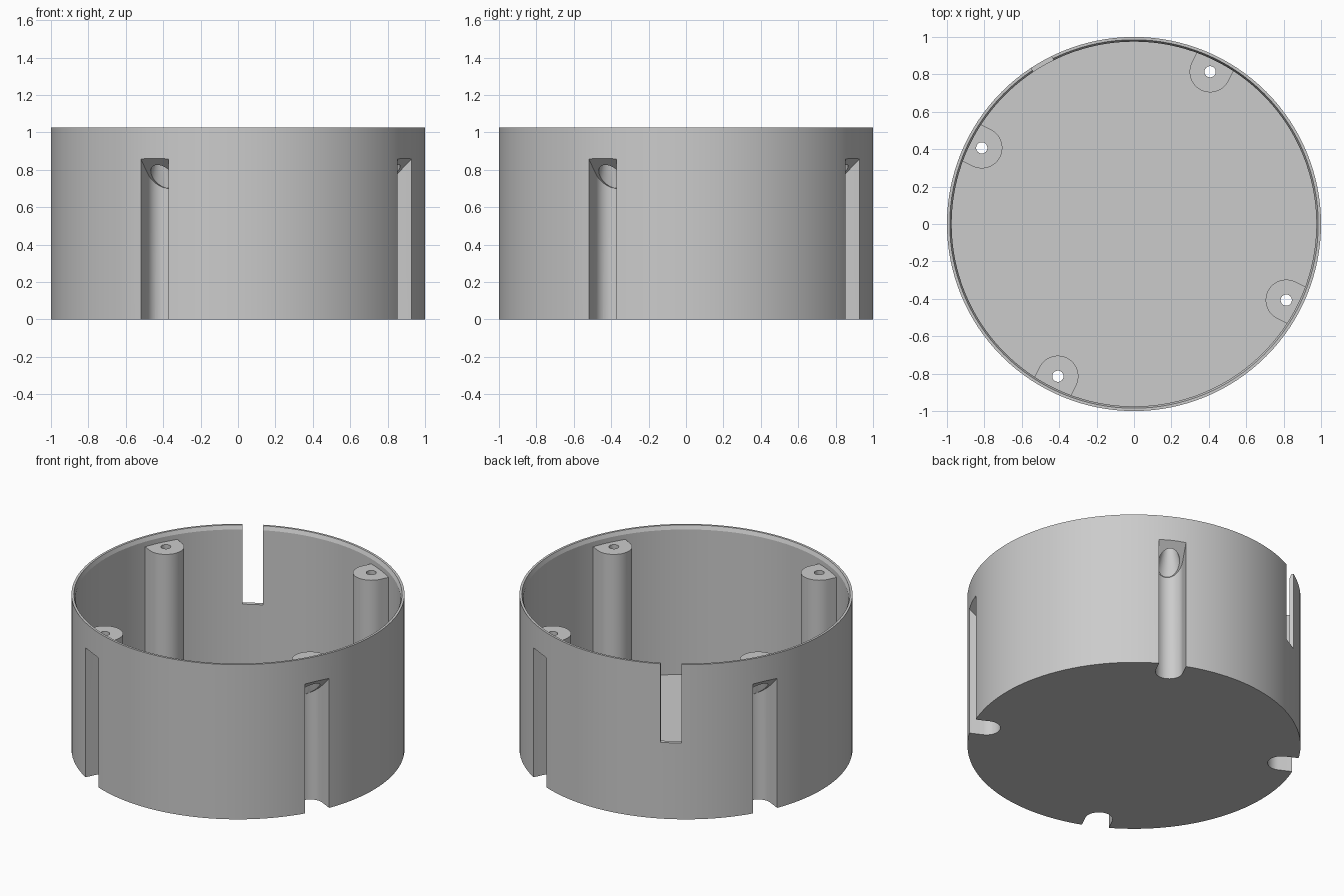
import bpy, bmesh, math
from mathutils import Matrix

if "Cube" in bpy.data.objects:
    bpy.data.objects.remove(bpy.data.objects["Cube"])

SEG = 128
POST_R = 0.91                                        # distance of screw posts from the axis
POST_ANGLES = [math.radians(63.43 + 90 * i) for i in range(4)]

grey = bpy.data.materials.new("plain_grey")
grey.diffuse_color = (0.6, 0.6, 0.6, 1)
grey.use_nodes = True
grey.node_tree.nodes["Principled BSDF"].inputs["Base Color"].default_value = grey.diffuse_color


def finish(name, bm, angle=0.0):
    bmesh.ops.recalc_face_normals(bm, faces=bm.faces)
    me = bpy.data.meshes.new(name)
    bm.to_mesh(me)
    bm.free()
    me.transform(Matrix.Rotation(angle, 4, 'Z'))
    me.materials.append(grey)
    ob = bpy.data.objects.new(name, me)
    bpy.context.collection.objects.link(ob)
    return ob


def lathe(name, profile, cx=0.0, seg=SEG, angle=0.0):
    """Closed solid of revolution; profile runs from axis to axis."""
    bm = bmesh.new()
    rings = []
    for r, z in profile:
        if r == 0:
            rings.append([bm.verts.new((cx, 0, z))] * seg)
        else:
            rings.append([bm.verts.new((cx + r * math.cos(2 * math.pi * i / seg),
                                        r * math.sin(2 * math.pi * i / seg), z))
                          for i in range(seg)])
    for a, b in zip(rings, rings[1:]):
        for i in range(seg):
            j = (i + 1) % seg
            vs = list(dict.fromkeys((a[i], a[j], b[j], b[i])))
            bm.faces.new(vs)
    return finish(name, bm, angle)


def u_prism(name, r, outer, z0, top, angle):
    """Half-round prism, round side inward, open side reaching to x = outer."""
    pts = [(outer, r)]
    pts += [(POST_R + r * math.cos(t), r * math.sin(t))
            for t in (math.pi / 2 + math.pi * i / 24 for i in range(25))]
    pts.append((outer, -r))
    bm = bmesh.new()
    low = [bm.verts.new((x, y, z0)) for x, y in pts]
    high = [bm.verts.new((x, y, top(x))) for x, y in pts]
    bm.faces.new(low)
    bm.faces.new(high)
    for i in range(len(pts)):
        j = (i + 1) % len(pts)
        bm.faces.new((low[i], low[j], high[j], high[i]))
    return finish(name, bm, angle)


def combine(target, other, op):
    mod = target.modifiers.new(op, 'BOOLEAN')
    mod.operation, mod.object, mod.solver = op, other, 'EXACT'
    bpy.context.view_layer.objects.active = target
    bpy.ops.object.modifier_apply(modifier=mod.name)
    bpy.data.objects.remove(other)


# Open round box with floor and bevelled inner rim
body = lathe("round_box", [(0, 0), (1, 0), (1, 1.025), (0.985, 1.025),
                           (0.975, 1.0), (0.975, 0.04), (0, 0.04)])

# Screw posts against the wall
for a in POST_ANGLES:
    combine(body, u_prism("post", 0.11, 0.978, 0.02, lambda x: 0.967, a), 'UNION')

# Outer screw channels with sloped roof, countersink and screw hole
for a in POST_ANGLES:
    combine(body, u_prism("channel", 0.083, 1.1, -0.1,
                          lambda x: 0.70 + (x - 0.827) * 0.93, a), 'DIFFERENCE')
    combine(body, lathe("screw_hole", [(0, 0.65), (0.081, 0.65), (0.081, 0.705), (0.03, 0.92),
                                       (0.03, 1.2), (0, 1.2)], POST_R, 32, a), 'DIFFERENCE')

# Cable slot in the wall
bm = bmesh.new()
bmesh.ops.create_cube(bm, size=1, matrix=Matrix.Translation((1, 0, 0.905))
                      @ Matrix.Diagonal((0.2, 0.125, 0.8, 1)))
combine(body, finish("cable_slot", bm, math.radians(119.8)), 'DIFFERENCE')

# Smooth curved walls, keep edges crisp
bpy.ops.object.select_all(action='DESELECT')
body.select_set(True)
bpy.context.view_layer.objects.active = body
bpy.ops.object.shade_smooth_by_angle(angle=math.radians(20))
